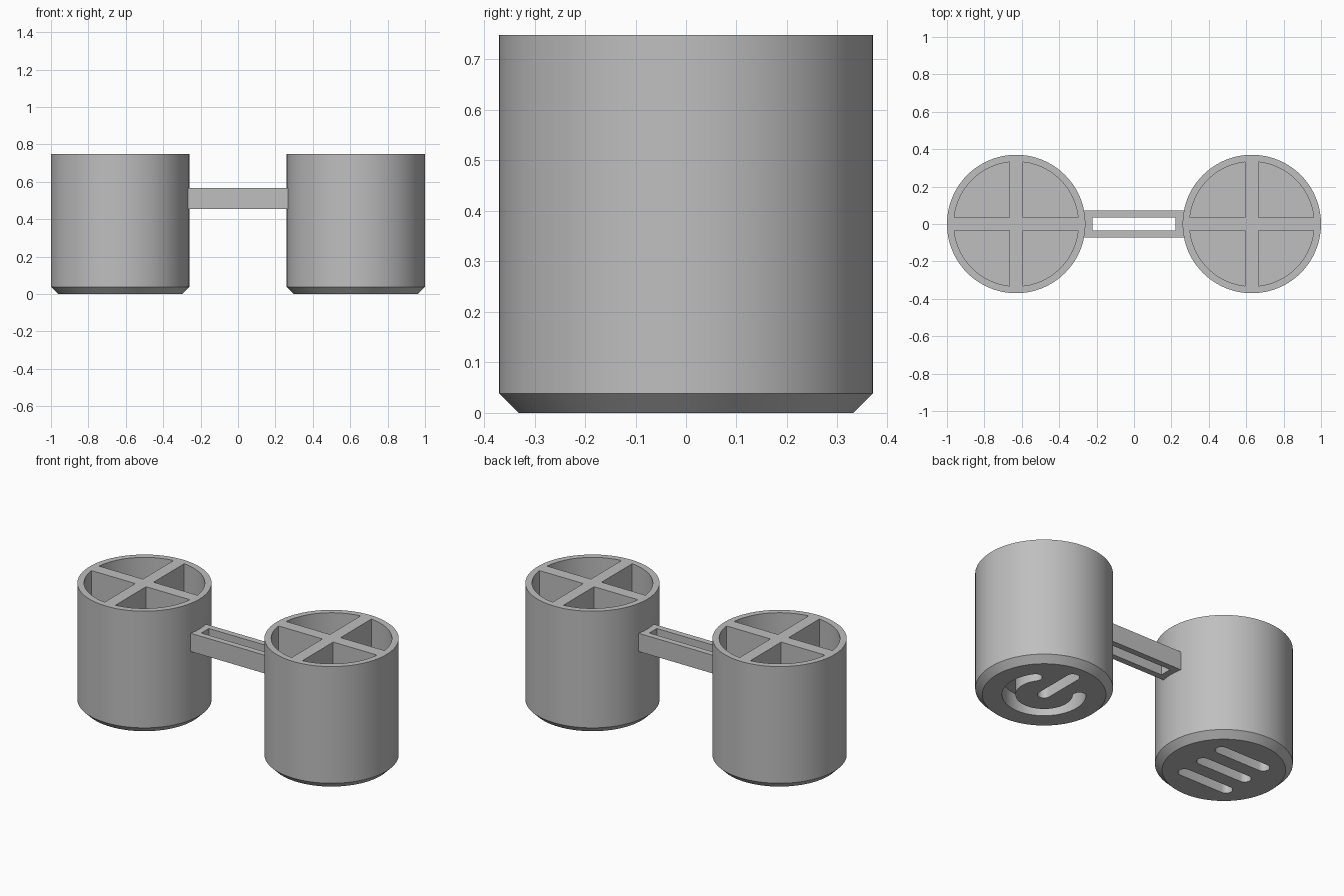
import bpy, bmesh
from math import sin, cos, pi, radians, sqrt, asin

cube = bpy.data.objects.get("Cube")
if cube:
    bpy.data.objects.remove(cube, do_unlink=True)

GREY = (0.52, 0.52, 0.52, 1)
mat = bpy.data.materials.new("plain grey")
mat.use_nodes = True
mat.diffuse_color = GREY
mat.node_tree.nodes["Principled BSDF"].inputs["Base Color"].default_value = GREY

CUP_X, RADIUS, HEIGHT = 0.63, 0.37, 0.748
CHAMFER, INNER, RIB = 0.038, 0.333, 0.036
FLOOR, GROOVE, SLOT = 0.15, 0.1, 0.036  # cavity floor, groove depth, groove half width


def finish(bm, name):
    bmesh.ops.recalc_face_normals(bm, faces=bm.faces)
    mesh = bpy.data.meshes.new(name)
    bm.to_mesh(mesh)
    bm.free()
    obj = bpy.data.objects.new(name, mesh)
    bpy.context.collection.objects.link(obj)
    mesh.materials.append(mat)
    return obj


def arc(cx, cy, r, start, end, steps):
    """Points along an arc, angles in radians."""
    return [(cx + r * cos(start + (end - start) * i / steps),
             cy + r * sin(start + (end - start) * i / steps)) for i in range(steps + 1)]


def prism(bm, outline, z0, z1):
    """Extrude a flat outline between two heights."""
    face = bm.faces.new([bm.verts.new((x, y, z0)) for x, y in outline])
    top = bmesh.ops.extrude_face_region(bm, geom=[face])
    verts = [v for v in top["geom"] if isinstance(v, bmesh.types.BMVert)]
    bmesh.ops.translate(bm, verts=verts, vec=(0, 0, z1 - z0))


def slot_x(y, half):
    """Round-ended slot along x."""
    return arc(half, y, SLOT, -pi / 2, pi / 2, 10) + arc(-half, y, SLOT, pi / 2, 1.5 * pi, 10)


def slot_y(y0, y1):
    """Round-ended slot along y."""
    return arc(0, y1, SLOT, 0, pi, 10) + arc(0, y0, SLOT, pi, 2 * pi, 10)


def slot_ring(r, start, end):
    """Round-ended curved slot."""
    return (arc(0, 0, r + SLOT, start, end, 48)
            + arc(r * cos(end), r * sin(end), SLOT, end, end + pi, 10)[1:-1]
            + arc(0, 0, r - SLOT, end, start, 48)
            + arc(r * cos(start), r * sin(start), SLOT, start + pi, start + 2 * pi, 10)[1:-1])


def make_cup(name, x, grooves):
    # Solid body with a chamfered foot
    bm = bmesh.new()
    rings = []
    for r, z in ((RADIUS - CHAMFER, 0), (RADIUS, CHAMFER), (RADIUS, HEIGHT)):
        rings.append([bm.verts.new((px, py, z)) for px, py in arc(0, 0, r, 0, 2 * pi, 96)[:-1]])
    for low, high in zip(rings, rings[1:]):
        for i in range(len(low)):
            j = (i + 1) % len(low)
            bm.faces.new((low[i], low[j], high[j], high[i]))
    bm.faces.new(rings[0])
    bm.faces.new(rings[-1])
    cup = finish(bm, name)

    # Four quarter cavities leave a cross of ribs; grooves are sunk in the base
    bm = bmesh.new()
    a = asin(RIB / INNER)
    for q in range(4):
        t = q * pi / 2
        corner = (RIB * (cos(t) - sin(t)), RIB * (sin(t) + cos(t)))
        prism(bm, [corner] + arc(0, 0, INNER, t + a, t + pi / 2 - a, 24), FLOOR, HEIGHT + 0.1)
    for outline in grooves:
        prism(bm, outline, -0.1, GROOVE)
    cutter = finish(bm, name + "_cutter")
    cutter.hide_render = True

    mod = cup.modifiers.new("cavities", "BOOLEAN")
    mod.operation = "DIFFERENCE"
    mod.solver = "EXACT"
    mod.object = cutter
    bpy.ops.object.select_all(action="DESELECT")
    bpy.context.view_layer.objects.active = cup
    cup.select_set(True)
    bpy.ops.object.modifier_apply(modifier=mod.name)
    bpy.data.objects.remove(cutter, do_unlink=True)
    bpy.ops.object.shade_smooth_by_angle(angle=radians(30))
    cup.location.x = x


# Left cup: open ring and bar grooves; right cup: three parallel grooves
make_cup("left_cup", CUP_X, [slot_ring(0.19, radians(144), radians(396)), slot_y(0, 0.24)])
make_cup("right_cup", -CUP_X, [slot_x(y, 0.145) for y in (-0.155, 0, 0.155)])

# Connecting link: a rectangular frame open from top to bottom
bm = bmesh.new()
loops = []
for z in (0.455, 0.566):
    for hx, hy in ((0.268, 0.073), (0.222, 0.036)):
        loops.append([bm.verts.new((sx * hx, sy * hy, z))
                      for sx, sy in ((-1, -1), (1, -1), (1, 1), (-1, 1))])
low_out, low_in, high_out, high_in = loops
for a, b in ((low_out, low_in), (high_out, high_in), (low_out, high_out), (low_in, high_in)):
    for i in range(4):
        j = (i + 1) % 4
        bm.faces.new((a[i], a[j], b[j], b[i]))
finish(bm, "connecting_link")
